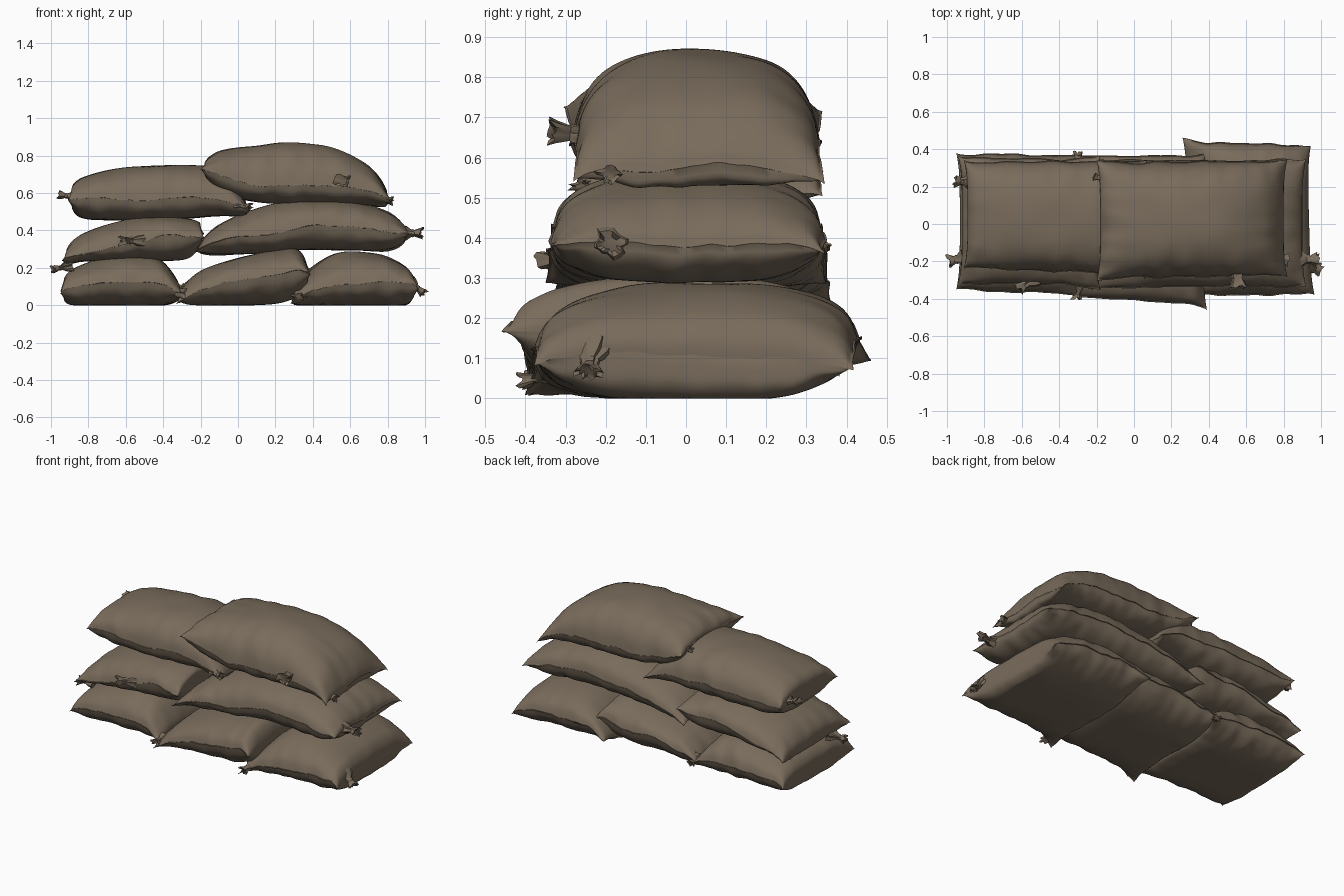
import bpy, math
from mathutils import Vector, noise

if "Cube" in bpy.data.objects:
    bpy.data.objects.remove(bpy.data.objects["Cube"])

cloth = bpy.data.materials.new("brown burlap")
cloth.diffuse_color = (0.19, 0.148, 0.105, 1)
cloth.use_nodes = True
cloth.node_tree.nodes["Principled BSDF"].inputs["Base Color"].default_value = cloth.diffuse_color


def finish(name, verts, faces, angle=50):
    me = bpy.data.meshes.new(name)
    me.from_pydata(verts, [], faces)
    me.materials.append(cloth)
    ob = bpy.data.objects.new(name, me)
    bpy.context.collection.objects.link(ob)
    bpy.ops.object.select_all(action='DESELECT')
    ob.select_set(True)
    bpy.context.view_layer.objects.active = ob
    bpy.ops.object.mode_set(mode='EDIT')
    bpy.ops.mesh.select_all(action='SELECT')
    bpy.ops.mesh.normals_make_consistent(inside=False)
    bpy.ops.object.mode_set(mode='OBJECT')
    bpy.ops.object.shade_smooth_by_angle(angle=math.radians(angle))
    return ob


def spline(rows, t):
    """Catmull-Rom through the profile stations, t in 0..1."""
    s = t * (len(rows) - 1)
    i = min(int(s), len(rows) - 2)
    f = s - i
    p = [rows[max(0, min(len(rows) - 1, i + k))] for k in (-1, 0, 1, 2)]
    return [0.5 * (2 * b + (c - a) * f + (2 * a - 5 * b + 4 * c - d) * f * f
                   + (3 * b - a - 3 * c + d) * f ** 3) for a, b, c, d in zip(*p)]


def bag(name, rows, front, back, seed, skew=0.0, droop=0.015, lift=0.0):
    """Stuffed sack. rows: (x, bottom, seam, top); front/back: y at left and right end.
    droop lowers the corners at the right end, lift raises the back left corner."""
    NU, NV = 72, 52
    verts, faces, index = [], [], {}

    def nz(a, b=0.0, c=0.0):
        return noise.noise(Vector((a, b, c + seed * 7.3)))

    for side in (1, -1):
        for i in range(NU + 1):
            s = i / NU
            t = 0.5 * s + 0.25 * (1 - math.cos(math.pi * s))
            u = 2 * t - 1
            x, lo, seam, hi = spline(rows, t)
            for j in range(NV + 1):
                rim = i in (0, NU) or j in (0, NV)
                if side < 0 and rim:
                    index[side, i, j] = index[1, i, j]
                    continue
                v = math.sin(math.pi / 2 * (2 * j / NV - 1))
                # edges pulled in slightly between the four corners
                y0 = front[0] + (front[1] - front[0]) * t
                y1 = back[0] + (back[1] - back[0]) * t
                w = v * (1 - 0.025 * (1 - u ** 4) * abs(v) ** 3)
                y = (y0 + y1) / 2 + w * (y1 - y0) / 2
                px = x - 0.02 * math.copysign(abs(u) ** 6, u) * (1 - v ** 4) + skew * v
                # puffed thickness, falling to a thin stitched rim
                a, b = min(1, abs(v) / 0.975), min(1, abs(u) / 0.985)
                p = 2.7 if side > 0 else 3.4
                fat = math.sqrt(max(0, 1 - a ** p)) * math.sqrt(max(0, 1 - b ** 16))
                # gathers that run away from the seam
                ev, eu = abs(v) ** 4, abs(u) ** 4
                fold = (ev * nz(px * 13, math.copysign(3, v), y * 2)
                        + eu * nz(y * 13, math.copysign(5, u), px * 2))
                fat *= 1 + 0.3 * fold + 0.04 * nz(px * 5, y * 5, side)
                edge = max(abs(u), abs(v)) ** 6
                sz = seam + 0.025 * edge * nz(px * 5, y * 5) + 0.008 * edge * nz(px * 19, y * 19)
                sz -= (droop if u > 0 else 0.01) * (abs(u) * abs(v)) ** 6
                sz += lift * (1 - t) ** 2 * max(0, v) ** 2
                z = sz + ((hi - seam) if side > 0 else (lo - seam)) * fat
                z += 0 if rim else side * 0.002
                index[side, i, j] = len(verts)
                y += 0.012 * edge * nz(px * 9, z, 4) * math.copysign(1, v)
                verts.append((px, y, max(0, z)))
        for i in range(NU):
            for j in range(NV):
                q = [index[side, i, j], index[side, i + 1, j],
                     index[side, i + 1, j + 1], index[side, i, j + 1]]
                faces.append(q if side > 0 else q[::-1])
    return finish(name, verts, faces)


def tie(name, pos, direction, seed, size=1.0):
    """Gathered corner: neck, pinched knot and flared ragged end."""
    N = 18
    prof = [(-0.06, 0.05), (-0.03, 0.038), (-0.008, 0.02), (0.0, 0.022), (0.008, 0.018),
            (0.022, 0.026), (0.04, 0.034), (0.036, 0.02)]
    rot = Vector(direction).to_track_quat('Z', 'Y')
    verts, faces = [], []
    for k, (h, r) in enumerate(prof):
        for i in range(N):
            a = 2 * math.pi * i / N
            n = noise.noise(Vector((math.cos(a) * 2, math.sin(a) * 2, seed * 3.7)))
            rr = r * (1 + 0.16 * math.cos(4 * a + seed) + 0.5 * n)
            hh = h + (0.025 * n if k > 4 else 0)
            p = rot @ Vector((rr * math.cos(a), rr * 0.7 * math.sin(a), hh)) * size + Vector(pos)
            verts.append((p.x, p.y, max(0, p.z)))
    for k in range(len(prof) - 1):
        for i in range(N):
            j = (i + 1) % N
            faces.append((k * N + i, k * N + j, k * N + N + j, k * N + N + i))
    faces += [tuple(range(N))[::-1], tuple(range(len(verts) - N, len(verts)))]
    return finish(name, verts, faces, 40)


# bottom layer
bag("bottom_left_bag", [(-.95, .04, .08, .12), (-.87, 0, .10, .20), (-.62, 0, .115, .27),
    (-.42, 0, .11, .245), (-.29, .03, .06, .09)], (-.355, -.39), (.385, .375), 1)
bag("bottom_middle_bag", [(-.33, .01, .03, .07), (-.2, 0, .08, .18), (0, 0, .13, .25),
    (.2, .01, .15, .295), (.32, .05, .18, .295), (.39, .13, .17, .2)], (-.395, -.46), (.375, .38), 2,
    lift=.05)
bag("bottom_right_bag", [(.27, 0, .02, .05), (.4, 0, .08, .20), (.55, 0, .11, .28),
    (.75, 0, .125, .27), (.89, 0, .125, .21), (.955, .05, .11, .13)], (-.395, -.385), (.455, .425), 3,
    -.01, .03, .1)

# middle layer
bag("middle_left_bag", [(-.94, .21, .25, .29), (-.83, .235, .28, .38), (-.6, .24, .33, .455),
    (-.4, .24, .37, .475), (-.26, .255, .37, .46), (-.18, .34, .39, .43)], (-.32, -.35), (.36, .36), 4)
bag("middle_right_bag", [(-.23, .28, .295, .32), (-.1, .27, .335, .43), (.1, .28, .38, .515),
    (.35, .30, .41, .565), (.6, .295, .42, .555), (.8, .295, .405, .5), (.92, .35, .39, .42)],
    (-.35, -.34), (.35, .35), 5)

# top layer
bag("top_left_bag", [(-.91, .54, .58, .62), (-.83, .47, .57, .68), (-.6, .455, .565, .735),
    (-.3, .465, .575, .745), (-.1, .48, .56, .72), (.07, .48, .51, .54)], (-.24, -.28), (.345, .34), 6)
bag("top_right_bag", [(-.2, .7, .73, .76), (-.1, .6, .69, .82), (.1, .555, .645, .855),
    (.3, .54, .64, .866), (.5, .54, .645, .84), (.7, .535, .62, .745), (.82, .53, .575, .6)],
    (-.30, -.28), (.335, .345), 7, 0, .05)

# gathered corners and ties
ties = [((-.92, .23, .585), (-1, 0, .15), 1.0), ((-.95, -.19, .2), (-1, -.2, -.2), 1.0),
        ((-.58, -.32, .345), (-.8, -.6, 0), 1.1), ((.55, -.28, .66), (.1, -1, .1), 1.3),
        ((.935, -.19, .385), (1, 0, 0), 1.1), ((.96, -.24, .09), (.7, -.1, -.6), 1.0),
        ((.79, -.18, .565), (1, -.3, -.2), .9), ((-.30, -.37, .06), (-.2, -1, -.2), .8),
        ((.33, -.37, .05), (-.3, -1, -.2), .9), ((-.30, .35, .08), (0, 1, -.2), .8),
        ((-.19, .25, .73), (-1, .2, 0), .6),
        ((.04, -.25, .53), (1, -.5, -.1), .8)]
for n, (pos, d, size) in enumerate(ties):
    tie("tied_corner_%d" % (n + 1), pos, d, n + 1, size)
